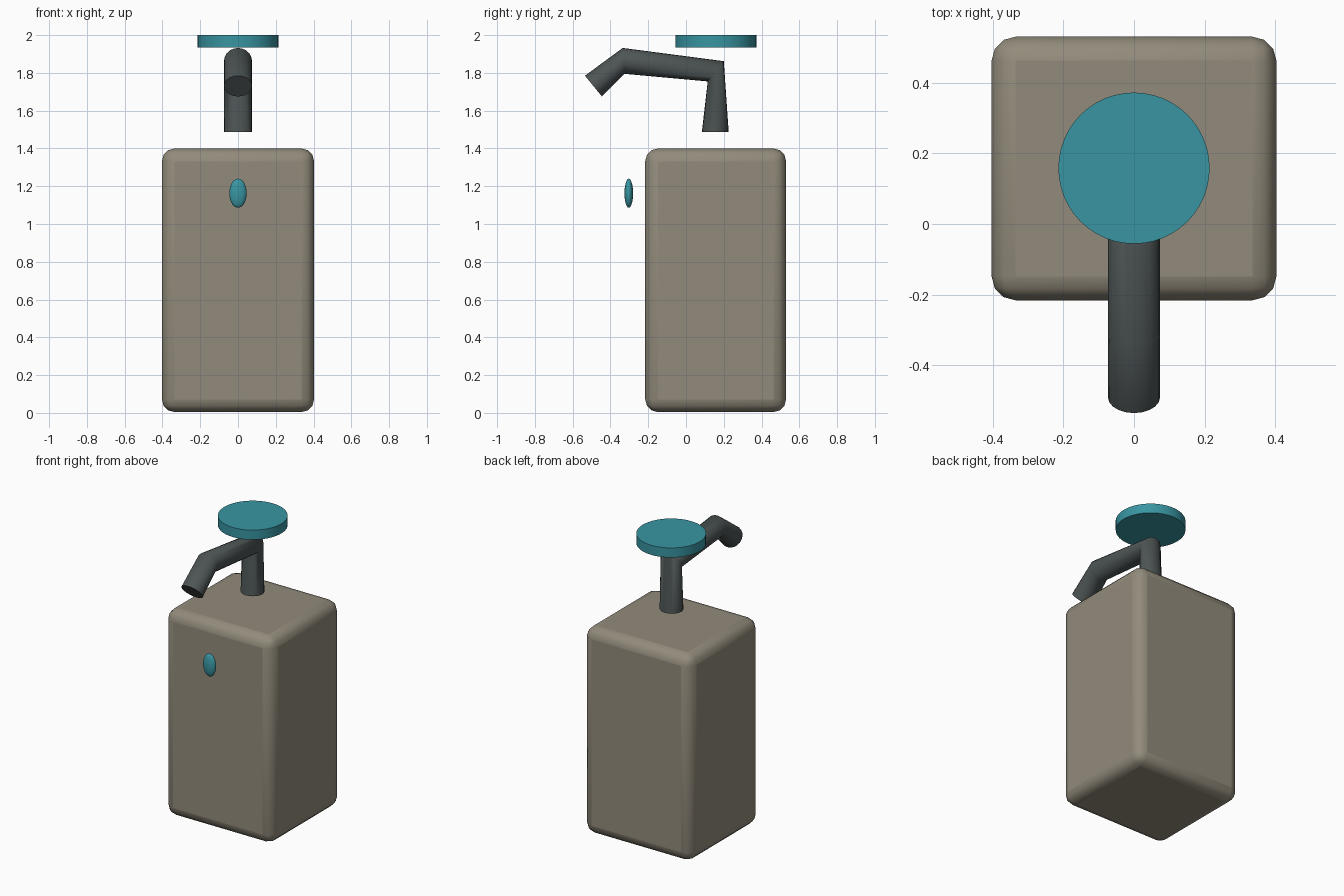
import bpy, bmesh, math
from mathutils import Vector

if "Cube" in bpy.data.objects:
    bpy.data.objects.remove(bpy.data.objects["Cube"])


def material(name, color):
    m = bpy.data.materials.new(name)
    m.diffuse_color = (*color, 1)
    m.use_nodes = True
    m.node_tree.nodes["Principled BSDF"].inputs["Base Color"].default_value = m.diffuse_color
    return m


def finish(obj, name, mat, angle=40):
    obj.name = name
    obj.data.materials.append(mat)
    bpy.ops.object.select_all(action='DESELECT')
    obj.select_set(True)
    bpy.context.view_layer.objects.active = obj
    bpy.ops.object.shade_smooth_by_angle(angle=math.radians(angle))
    return obj


tan = material("tan", (0.29, 0.26, 0.20))
teal = material("teal", (0.04, 0.30, 0.36))
dark = material("dark_grey", (0.075, 0.09, 0.09))

# Bottle: box with rounded edges
bpy.ops.mesh.primitive_cube_add(size=1, location=(0, 0.157, 0.702))
body = bpy.context.object
body.scale = (0.806, 0.746, 1.396)
bpy.ops.object.transform_apply(location=False, rotation=False, scale=True)
finish(body, "bottle_body", tan, 60)
bev = body.modifiers.new("rounded_edges", 'BEVEL')
bev.width = 0.068
bev.segments = 3

# Pump pipe: rings through (outer y,z) / (inner y,z) pairs, stem to nozzle
pairs = [((0.226, 1.487), (0.084, 1.487)),
         ((0.200, 1.862), (0.115, 1.755)),
         ((-0.335, 1.932), (-0.325, 1.795)),
         ((-0.535, 1.785), (-0.445, 1.675))]
sides, half_width = 20, 0.074
bm = bmesh.new()
rings = []
for outer, inner in pairs:
    o, i = Vector((0, *outer)), Vector((0, *inner))
    mid, half = (o + i) / 2, (o - i) / 2
    ring = []
    for k in range(sides):
        a = math.tau * k / sides
        ring.append(bm.verts.new(mid + half * math.cos(a)
                                 + Vector((half_width * math.sin(a), 0, 0))))
    rings.append(ring)
for r0, r1 in zip(rings, rings[1:]):
    for k in range(sides):
        n = (k + 1) % sides
        bm.faces.new((r0[k], r0[n], r1[n], r1[k]))
bm.faces.new(rings[0])
bm.faces.new(rings[-1])
bmesh.ops.recalc_face_normals(bm, faces=bm.faces)
mesh = bpy.data.meshes.new("pump_pipe")
bm.to_mesh(mesh)
bm.free()
pipe = bpy.data.objects.new("pump_pipe", mesh)
bpy.context.collection.objects.link(pipe)
finish(pipe, "pump_pipe", dark, 60)

# Press button: flat disc above the pipe
bpy.ops.mesh.primitive_cylinder_add(vertices=48, radius=0.214, depth=0.065,
                                    location=(0, 0.158, 1.9675))
finish(bpy.context.object, "press_button", teal)

# Drop emblem: flattened ellipsoid in front of the bottle
bpy.ops.mesh.primitive_uv_sphere_add(segments=24, ring_count=14, radius=1,
                                     location=(0, -0.303, 1.163))
drop = bpy.context.object
drop.scale = (0.046, 0.023, 0.077)
bpy.ops.object.transform_apply(location=False, rotation=False, scale=True)
finish(drop, "front_drop", teal, 60)
